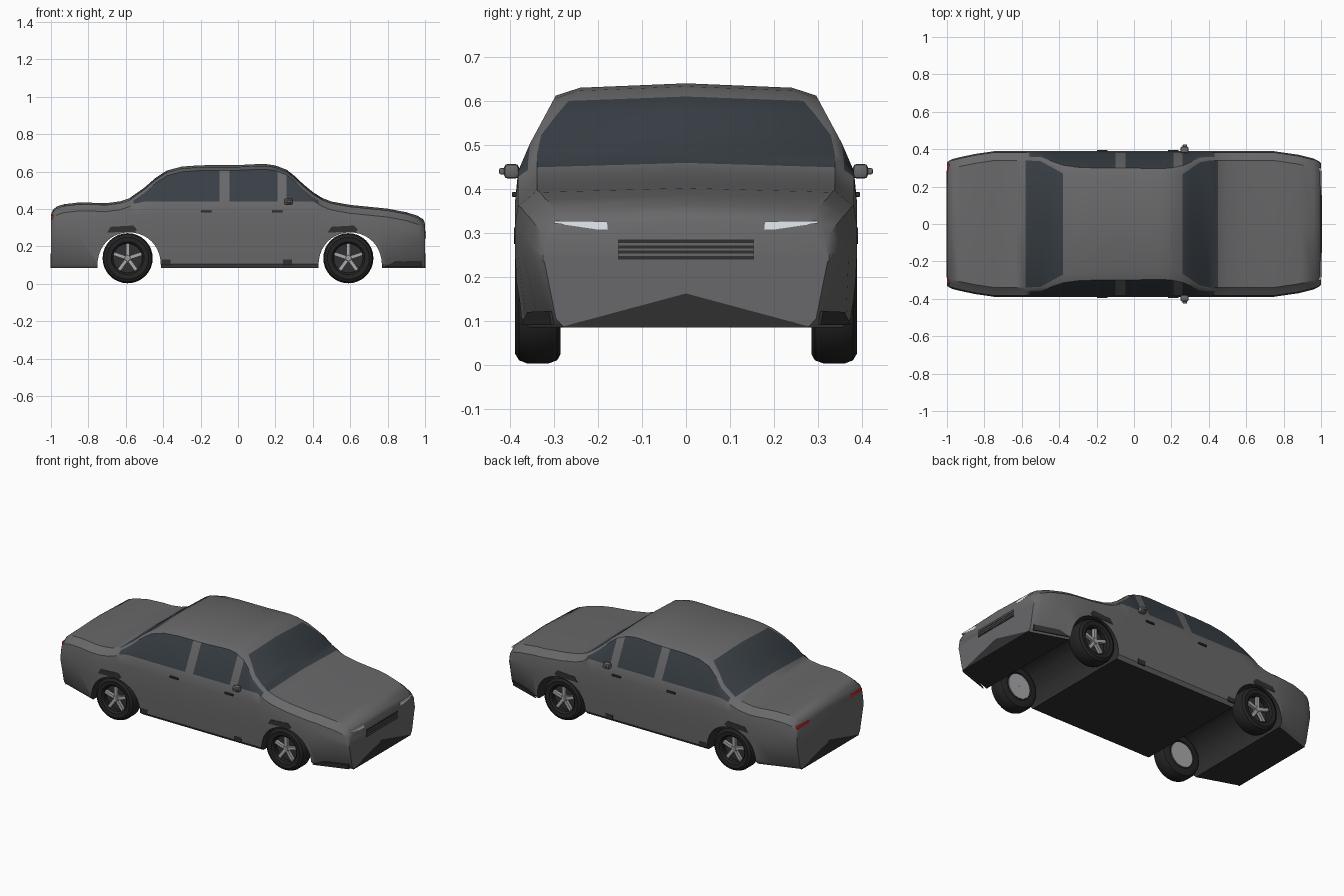
import bpy, bmesh, math
from mathutils import Matrix, Vector

if "Cube" in bpy.data.objects:
    bpy.data.objects.remove(bpy.data.objects["Cube"])


def mat(name, r, g, b):
    m = bpy.data.materials.new(name)
    m.diffuse_color = (r, g, b, 1)
    m.use_nodes = True
    m.node_tree.nodes["Principled BSDF"].inputs["Base Color"].default_value = m.diffuse_color
    return m


PAINT = mat("paint", .14, .14, .145)
GLASS = mat("glass", .04, .05, .06)
BLACK = mat("black_trim", .03, .03, .03)
RUBBER = mat("rubber", .018, .018, .018)
RED = mat("red_lens", .6, .02, .02)
WHITE = mat("clear_lens", .8, .85, .9)
ALLOY = mat("alloy", .4, .4, .42)


def finish(name, bm, mats, angle=35):
    bmesh.ops.recalc_face_normals(bm, faces=bm.faces)
    me = bpy.data.meshes.new(name)
    bm.to_mesh(me)
    bm.free()
    ob = bpy.data.objects.new(name, me)
    bpy.context.collection.objects.link(ob)
    for m in mats:
        me.materials.append(m)
    bpy.ops.object.select_all(action='DESELECT')
    bpy.context.view_layer.objects.active = ob
    ob.select_set(True)
    if angle:
        bpy.ops.object.shade_smooth_by_angle(angle=math.radians(angle))
    return ob


def interp(table, x):
    for (x0, a), (x1, b) in zip(table, table[1:]):
        if x <= x1:
            return a + (b - a) * (x - x0) / (x1 - x0)
    return table[-1][1]


def prism(name, pts, direction, m):
    """Extrude a flat outline of 3D points along a vector."""
    bm = bmesh.new()
    d = Vector(direction)
    a = [bm.verts.new(p) for p in pts]
    b = [bm.verts.new(Vector(p) + d) for p in pts]
    bm.faces.new(a)
    bm.faces.new(b[::-1])
    n = len(pts)
    for i in range(n):
        bm.faces.new((a[i], b[i], b[(i + 1) % n], a[(i + 1) % n]))
    return finish(name, bm, [m], 0)


def box(name, c, s, m, bevel=0):
    bm = bmesh.new()
    bmesh.ops.create_cube(bm, size=1, matrix=Matrix.Translation(c) @ Matrix.Diagonal((*s, 1)))
    if bevel:
        bmesh.ops.bevel(bm, geom=bm.edges[:], offset=bevel, segments=2, affect='EDGES', profile=.5)
    return finish(name, bm, [m])


def lathe(name, profile, x, z, side, m, n=32):
    """Spin (radius, y) points about a sideways axle."""
    bm = bmesh.new()
    rings = [[bm.verts.new((x + r * math.cos(t), side * y, z + r * math.sin(t)))
              for t in (2 * math.pi * i / n for i in range(n))] for r, y in profile]
    for a, b in zip(rings, rings[1:] + rings[:1]):
        for i in range(n):
            bm.faces.new((a[i], a[(i + 1) % n], b[(i + 1) % n], b[i]))
    return finish(name, bm, [m])


# Body: sections lofted along the length, glass picked out of the loft
TOP = [(-1, .37), (-.99, .395), (-.97, .413), (-.93, .426), (-.85, .435), (-.7, .432), (-.63, .441),
       (-.58, .458), (-.5, .515), (-.44, .567), (-.38, .606), (-.3, .627), (-.2, .634), (0, .635),
       (.1, .64), (.15, .64), (.2, .633), (.26, .61), (.3, .579), (.35, .532), (.4, .491),
       (.45, .459), (.5, .44), (.6, .422), (.8, .402), (.9, .383), (.96, .364), (.99, .345), (1, .325)]
WIDTH = [(-1, .33), (-.98, .345), (-.88, .37), (-.75, .389), (.75, .389), (.88, .37), (.98, .345), (1, .325)]
FOOT = [(-1, .29), (-.75, .375), (.75, .375), (1, .29)]
CUTS = [-.75, -.56, -.1, -.045, .21, .43, .75, .88]


def section(x):
    top, w, foot = interp(TOP, x), interp(WIDTH, x), interp(FOOT, x)
    ze = top - .028
    rise = max(0, (ze - .44) / .167)
    ye = w - max(.03, .09 * rise)
    half = [(0, .085), (foot - .012, .085), (foot + .006, .105), (w, .25), (w, min(.37, top - .09)),
            (w - .007, min(.44, top - .045)), (ye, ze), (ye - .02 - .035 * min(1, rise) ** 2, top - .01), (0, top)]
    return half + [(-y, z) for y, z in half[-2:0:-1]]


bm = bmesh.new()
xs = sorted({x for x, _ in TOP} | set(CUTS))
rings = [[bm.verts.new((x, y, z)) for y, z in section(x)] for x in xs]
n = len(rings[0])
for i in range(len(xs) - 1):
    xm = (xs[i] + xs[i + 1]) / 2
    for j in range(n):
        row = min(j, n - 1 - j)
        f = bm.faces.new((rings[i][j], rings[i][(j + 1) % n], rings[i + 1][(j + 1) % n], rings[i + 1][j]))
        side_glass = row == 5 and (-.56 < xm < -.1 or -.045 < xm < .21 or .26 < xm < .43)
        screen = row == 7 and (-.58 < xm < -.38 or .26 < xm < .45)
        f.material_index = 1 if side_glass or screen else 2 if row == 0 else 0
bm.faces.new(rings[0])
bm.faces.new(rings[-1])
body = finish("body", bm, [PAINT, GLASS, BLACK], 0)

# Wheel arches cut straight through
for cx in (-.582, .6):
    arc = [(cx + .17 * math.cos(t), -.6, .085 + .19 * math.sin(t) ** .85)
           for t in (math.pi * k / 20 for k in range(1, 20))]
    pts = [(cx + .17, -.6, 0), (cx + .17, -.6, .085)] + arc + [(cx - .17, -.6, .085), (cx - .17, -.6, 0)]
    cutter = prism("arch_cutter", pts, (0, 1.2, 0), BLACK)
    cutter.hide_render = True
    mod = body.modifiers.new("arch", 'BOOLEAN')
    mod.object, mod.operation, mod.solver = cutter, 'DIFFERENCE', 'EXACT'
    bpy.context.view_layer.objects.active = body
    bpy.ops.object.modifier_apply(modifier=mod.name)
    bpy.data.objects.remove(cutter)
body.select_set(True)
bpy.ops.object.shade_smooth_by_angle(angle=math.radians(35))

# Wheels: tyre, rim ring, recessed disc and five spokes
for side in (-1, 1):
    for x in (-.59, .59):
        z = .137
        lathe("tyre", [(.078, .376), (.088, .386), (.112, .389), (.127, .38), (.134, .362), (.134, .312),
                       (.127, .293), (.112, .285), (.085, .287), (.078, .297)], x, z, side, RUBBER)
        lathe("rim_back", [(.001, .348), (.08, .348), (.08, .293), (.001, .293)], x, z, side, BLACK)
        lathe("inner_disc", [(.001, .295), (.076, .295), (.076, .288), (.001, .288)], x, z, side, ALLOY)
        lathe("hub", [(.001, .374), (.014, .374), (.02, .366), (.02, .346), (.001, .346)], x, z, side, ALLOY, 16)
        bm = bmesh.new()
        for k in range(5):
            m = (Matrix.Translation((x, side * .362, z)) @ Matrix.Rotation(k * math.tau / 5, 4, 'Y')
                 @ Matrix.Translation((0, 0, .044)) @ Matrix.Diagonal((.019, .018, .068, 1)))
            bmesh.ops.create_cube(bm, size=1, matrix=m)
        finish("spokes", bm, [ALLOY])

# Details repeated on both sides
for s in (-1, 1):
    for x in (-.17, .21):
        box("door_handle", (x, s * .39, .387), (.058, .012, .011), BLACK, .002)
    box("mirror_housing", (.27, s * .397, .44), (.044, .034, .034), PAINT, .009)
    box("mirror_arm", (.272, s * .397, .44), (.024, .056, .014), PAINT, .003)
    prism("headlight", [(.985, s * .178, .308), (.985, s * .205, .308), (.985, s * .3, .322),
                        (.985, s * .3, .327), (.985, s * .18, .326)], (.016, 0, 0), WHITE)
    box("tail_light", (-.993, s * .258, .356), (.016, .125, .022), RED, .005)
    # black trim above arches, on the sills and at the bumper corners
    for x in (-.62, .56):
        prism("arch_trim", [(x - .08, s * .383, .275), (x - .06, s * .383, .305), (x + .06, s * .383, .312),
                            (x + .08, s * .383, .29), (x + .07, s * .383, .278)], (0, s * .008, 0), BLACK)
    for x in (-.385, .265):
        box("sill_trim", (x, s * .381, .115), (.05, .006, .03), BLACK)
    prism("bumper_corner", [(.78, s * .369, .09), (.84, s * .355, .12), (.985, s * .306, .122),
                            (.985, s * .3, .09)], (0, s * .006, 0), BLACK)
    # pointed chin panel at each end
    prism("chin", [(s * .995, -.285, .0855), (s * .995, .285, .0855), (s * .995, 0, .162)],
          (s * .007, 0, 0), BLACK)

# Grille
box("grille", (.998, 0, .262), (.008, .31, .046), BLACK)
for z in (.25, .262, .274):
    box("grille_bar", (1.001, 0, z), (.006, .308, .005), PAINT)
